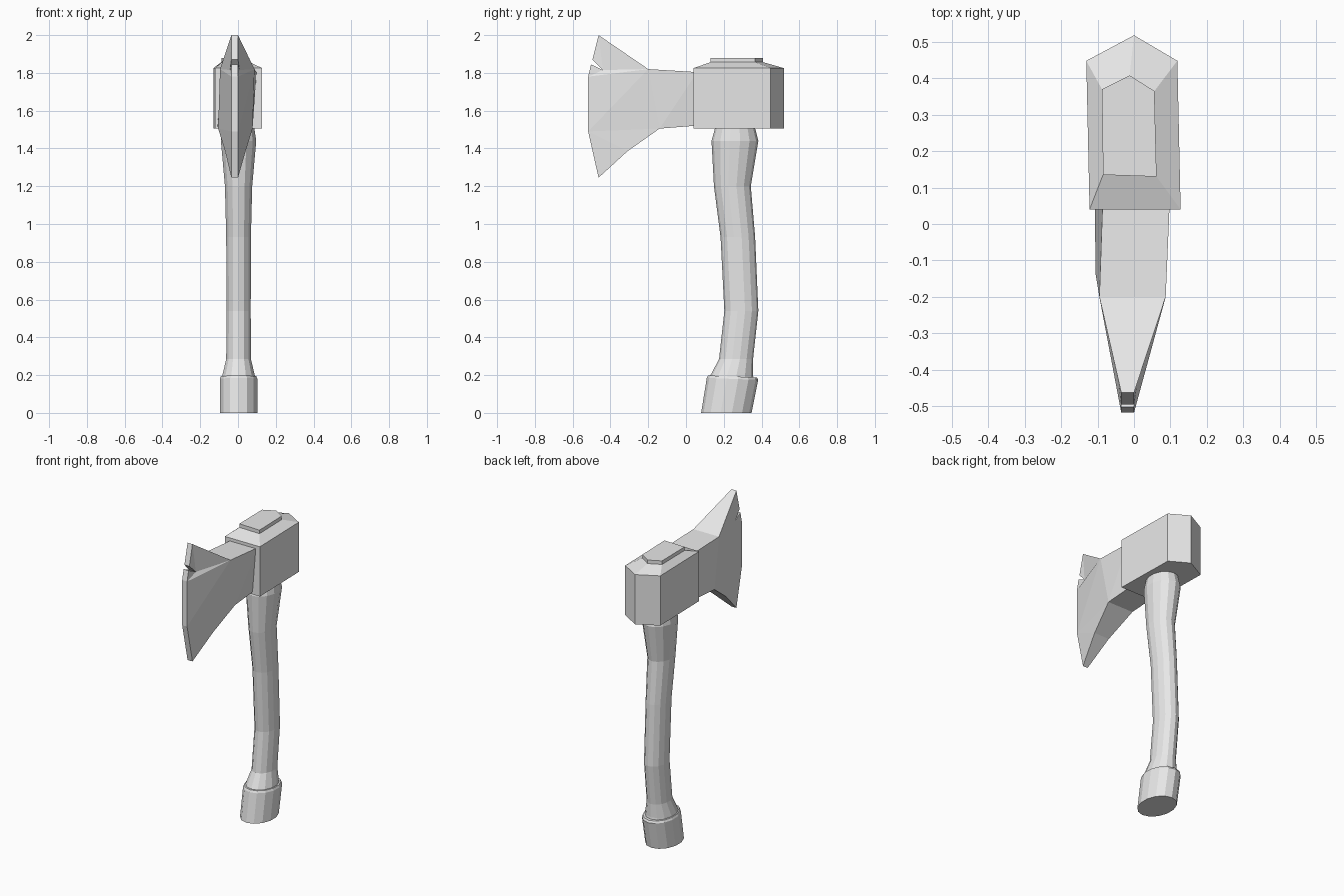
import bpy, bmesh
from math import sin, cos, pi

if "Cube" in bpy.data.objects:
    bpy.data.objects.remove(bpy.data.objects["Cube"], do_unlink=True)

grey = bpy.data.materials.new("plain grey")
grey.use_nodes = True
grey.diffuse_color = (0.8, 0.8, 0.8, 1)
grey.node_tree.nodes["Principled BSDF"].inputs["Base Color"].default_value = (0.8, 0.8, 0.8, 1)


def finish(name, bm):
    bmesh.ops.recalc_face_normals(bm, faces=bm.faces)
    mesh = bpy.data.meshes.new(name)
    bm.to_mesh(mesh)
    bm.free()
    mesh.materials.append(grey)
    obj = bpy.data.objects.new(name, mesh)
    bpy.context.collection.objects.link(obj)
    return obj


def loft(name, rings):
    """Join equal-length rings of points and close both ends."""
    bm = bmesh.new()
    loops = [[bm.verts.new(p) for p in ring] for ring in rings]
    n = len(loops[0])
    for low, high in zip(loops, loops[1:]):
        for i in range(n):
            j = (i + 1) % n
            bm.faces.new((low[i], low[j], high[j], high[i]))
    bm.faces.new(loops[0][::-1])
    bm.faces.new(loops[-1])
    return finish(name, bm)


def oval(z, y0, y1, half_x, tilt=0, sides=14):
    """Oval ring from y0 to y1, dropping by tilt towards the back."""
    mid, half_y = (y0 + y1) / 2, (y1 - y0) / 2
    angles = [2 * pi * (i + 0.5) / sides for i in range(sides)]
    return [(0.003 + half_x * cos(a), mid + half_y * sin(a), z - tilt * sin(a)) for a in angles]


# Curved handle and its end knob
loft("handle", [oval(*s) for s in (
    (0.17, 0.125, 0.36, 0.09), (0.2, 0.13, 0.355, 0.088), (0.285, 0.175, 0.355, 0.067),
    (0.54, 0.203, 0.383, 0.066), (0.93, 0.183, 0.366, 0.067), (1.2, 0.148, 0.343, 0.074),
    (1.44, 0.135, 0.383, 0.096), (1.53, 0.16, 0.36, 0.082))])
loft("handle_knob", [oval(0, 0.08, 0.347, 0.102),
                     oval(0.18, 0.11, 0.382, 0.102, 0.005),
                     oval(0.193, 0.117, 0.375, 0.096, 0.005)])

# Five-sided head block with a sloping top, and the raised cap
outer = [(-0.122, 0.04), (0.128, 0.04), (0.119, 0.448), (0, 0.518), (-0.131, 0.448)]
inner = [(-0.085, 0.135), (0.062, 0.13), (0.056, 0.365), (-0.012, 0.408), (-0.088, 0.37)]


def flat(points, z):
    return [(x, y, z) for x, y in points]


loft("head_block", [flat(outer, 1.505), flat(outer, 1.825), flat(inner, 1.857)])
loft("head_cap", [flat(inner, 1.85), flat(inner, 1.88)])

# Blade outline: y, z, right-hand x, left-hand x; the first and last two form the neck
outline = [
    (0.06, 1.804, -0.086, 0.098), (-0.2, 1.82, -0.095, 0.087),
    (-0.463, 2.0, -0.035, 0), (-0.495, 1.87, -0.035, 0),
    (-0.44, 1.815, -0.042, 0.008), (-0.503, 1.845, -0.035, 0),
    (-0.518, 1.78, -0.035, 0), (-0.518, 1.49, -0.035, 0),
    (-0.463, 1.245, -0.035, 0), (-0.31, 1.385, -0.068, 0.04),
    (-0.14, 1.505, -0.105, 0.077), (0.06, 1.521, -0.108, 0.075)]
bm = bmesh.new()
sides = [[bm.verts.new((p[k], p[0], p[1])) for p in outline] for k in (2, 3)]
n = len(outline)
for i in range(n):
    j = (i + 1) % n
    bm.faces.new((sides[0][i], sides[0][j], sides[1][j], sides[1][i]))
for s in sides:
    bm.faces.new((s[0], s[1], s[-2], s[-1]))
    bm.faces.new((s[1], s[6], s[7], s[-2]))
    bm.faces.new((s[1], s[4], s[5], s[6]))
    bm.faces.new((s[1], s[2], s[3], s[4]))
    bm.faces.new((s[7], s[8], s[9], s[-2]))
bmesh.ops.triangulate(bm, faces=[f for f in bm.faces if abs(f.normal.x) >= 0])
finish("blade", bm)
